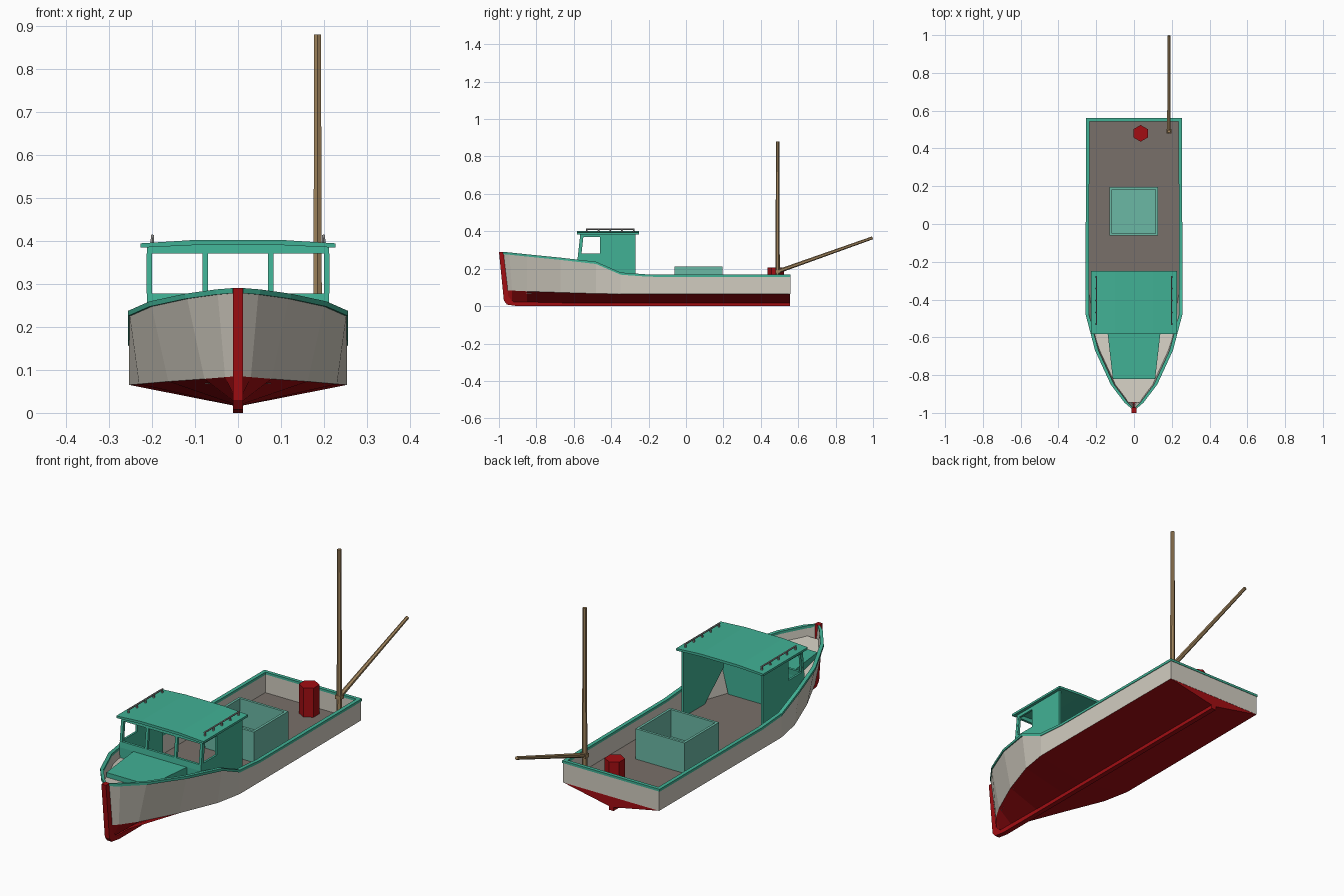
import bpy, bmesh, math
from mathutils import Vector

if "Cube" in bpy.data.objects:
    bpy.data.objects.remove(bpy.data.objects["Cube"])

def material(name, r, g, b):
    m = bpy.data.materials.new(name)
    m.diffuse_color = (r, g, b, 1)
    m.use_nodes = True
    m.node_tree.nodes["Principled BSDF"].inputs["Base Color"].default_value = m.diffuse_color
    return m

TEAL = material("teal paint", .053, .44, .30)
PALE = material("pale teal", .147, .485, .376)
CREAM = material("cream paint", .64, .605, .53)
DECK = material("deck brown grey", .19, .163, .142)
RED = material("red paint", .36, .004, .006)
WOOD = material("spar wood", .36, .235, .11)
GREY = material("rail grey", .32, .31, .30)

def finish(name, bm, mats):
    bmesh.ops.recalc_face_normals(bm, faces=bm.faces)
    me = bpy.data.meshes.new(name)
    bm.to_mesh(me)
    bm.free()
    for m in mats:
        me.materials.append(m)
    ob = bpy.data.objects.new(name, me)
    bpy.context.collection.objects.link(ob)
    return ob

def prism(name, pts, axis, a, b, mat):
    """Extrude a 2D outline along an axis from a to b."""
    place = {'x': lambda p, t: (t, p[0], p[1]),
             'y': lambda p, t: (p[0], t, p[1]),
             'z': lambda p, t: (p[0], p[1], t)}[axis]
    bm = bmesh.new()
    lo = [bm.verts.new(place(p, a)) for p in pts]
    hi = [bm.verts.new(place(p, b)) for p in pts]
    bm.faces.new(lo)
    bm.faces.new(hi)
    for i in range(len(pts)):
        j = (i + 1) % len(pts)
        bm.faces.new((lo[i], lo[j], hi[j], hi[i]))
    return finish(name, bm, [mat])

def box(name, x0, x1, y0, y1, z0, z1, mat):
    return prism(name, [(x0, y0), (x1, y0), (x1, y1), (x0, y1)], 'z', z0, z1, mat)

def rod(name, p, q, r0, r1, mat, n=6):
    p, q = Vector(p), Vector(q)
    bm = bmesh.new()
    bmesh.ops.create_cone(bm, cap_ends=True, segments=n, radius1=r0, radius2=r1, depth=(q - p).length)
    ob = finish(name, bm, [mat])
    ob.location = (p + q) / 2
    ob.rotation_euler = (q - p).to_track_quat('Z', 'Y').to_euler()
    return ob

def loft(name, rings, mats, ids, closed=False):
    """Skin half cross-sections along the boat, mirrored across x."""
    bm = bmesh.new()
    vs = [[bm.verts.new(p) for p in r] for r in rings]
    n = len(rings[0])
    for a, b in zip(vs, vs[1:]):
        for i in range(n if closed else n - 1):
            j = (i + 1) % n
            bm.faces.new((a[i], a[j], b[j], b[i])).material_index = ids[i]
    if closed:
        bm.faces.new(vs[0])
        bm.faces.new(vs[-1])
    ob = finish(name, bm, mats)
    mod = ob.modifiers.new("mirror", 'MIRROR')
    mod.use_clip = True
    return ob

# Hull stations: y, sheer x, sheer z, chine x, chine z, keel z, lower setback
ST = [(-.978, .010, .288, .008, .085, .020, .022),
      (-.945, .048, .285, .030, .083, .019, .015),
      (-.85, .120, .275, .078, .079, .017, 0),
      (-.67, .203, .257, .162, .073, .015, 0),
      (-.48, .253, .235, .230, .067, .015, 0),
      (-.35, .253, .178, .253, .065, .015, 0),
      (-.20, .253, .167, .253, .065, .015, 0),
      (.555, .251, .166, .251, .065, .015, 0)]

def station(y):
    for a, b in zip(ST, ST[1:]):
        if a[0] <= y <= b[0]:
            t = (y - a[0]) / (b[0] - a[0])
            return tuple(u + (v - u) * t for u, v in zip(a, b))

# Hull shell, gunwale, decks
T = .012
loft("hull", [[(0, y + s, kz), (cx, y + s, cz), (sx, y, sz), (max(sx - T, 0), y, sz),
               (max(cx - T, 0), y + s, .068)] for y, sx, sz, cx, cz, kz, s in ST],
     [RED, CREAM], [0, 1, 1, 1])
loft("gunwale", [[(sx + .003, y, sz - .01), (sx + .003, y, sz + .002),
                  (max(sx - .015, 0), y, sz + .002), (max(sx - .015, 0), y, sz - .01)]
                 for y, sx, sz, *_ in ST], [TEAL], [0] * 4, True)
aft = [station(-.575)] + [s for s in ST if s[0] > -.575]
loft("main_deck", [[(0, s[0], .07), (s[3] - T + .002, s[0], .07)] for s in aft], [DECK], [0])
fore = [s for s in ST[1:] if s[0] < -.575] + [station(-.575)]
loft("fore_deck", [[(0, s[0], s[2] - .045),
                    (s[1] - .01 - (s[1] - s[3]) * .23, s[0], s[2] - .045)] for s in fore], [CREAM], [0])

# Transom
prism("transom", [(-.251, .166), (-.251, .065), (.251, .065), (.251, .166)], 'y', .545, .558, CREAM)
prism("transom_bottom", [(-.251, .065), (0, .015), (.251, .065)], 'y', .545, .557, RED)
box("transom_cap", -.254, .254, .543, .56, .157, .168, TEAL)

# Keel and stem
prism("keel_and_stem", [(-1, .29), (-.974, .03), (-.957, .008), (-.9, 0), (.557, 0), (.557, .018),
                        (-.92, .022), (-.95, .05), (-.972, .29)], 'x', -.012, .012, RED)

# Low trunk ahead of the wheelhouse
prism("trunk_cabin", [(-.112, -.82), (.112, -.82), (.14, -.575), (-.14, -.575)], 'z', .18, .249, TEAL)

# Wheelhouse: front wall leans aft with height
def fy(z):
    return -.58 + max(z - .25, 0) * .11

def front_bar(name, x0, x1, z0, z1):
    prism(name, [(fy(z0), z0), (fy(z1), z1), (fy(z1) + .012, z1), (fy(z0) + .012, z0)], 'x', x0, x1, TEAL)

W = .212
prism("wheelhouse_bulkhead", [(-.178, .07), (.178, .07), (W, .2), (W, .25), (-W, .25), (-W, .2)],
      'y', -.58, -.568, TEAL)
front_bar("window_sill", -W, W, .25, .277)
front_bar("window_header", -W, W, .37, .39)
for x in (-.206, -.076, .076, .206):
    front_bar("window_post", x - .0065, x + .0065, .277, .37)

for s in (-1, 1):
    a, b = s * (W - .01), s * W
    side = {"side_wall_lower": [(-.58, .2), (-.43, .07), (-.27, .07), (-.27, .28), (fy(.28), .28)],
            "side_wall_aft": [(-.46, .28), (-.27, .28), (-.27, .37), (-.46, .37)],
            "side_wall_top": [(fy(.37), .37), (-.27, .37), (-.27, .388), (fy(.388), .388)],
            "side_wall_jamb": [(fy(.28), .28), (fy(.28) + .018, .28), (fy(.37) + .018, .37), (fy(.37), .37)]}
    for name, pts in side.items():
        prism(name, pts, 'x', a, b, TEAL)
    # Roof hand rails
    x = s * .199
    rod("roof_rail", (x, -.535, .411), (x, -.275, .411), .004, .004, GREY)
    for i in range(5):
        y = -.53 + i * .0625
        rod("roof_rail_post", (x, y, .393), (x, y, .411), .005, .004, GREY)

# Cambered roof
prism("roof", [(-.227, .384), (-.227, .394), (-.1, .402), (.1, .402), (.227, .394), (.227, .384),
               (.1, .39), (-.1, .39)], 'y', -.582, -.25, TEAL)

# Open fish crate
X0, X1, Y0, Y1 = -.129, .126, -.062, .195
box("crate_floor", X0, X1, Y0, Y1, .07, .085, PALE)
for x in (X0, X1 - .012):
    box("crate_side", x, x + .012, Y0, Y1, .085, .213, PALE)
for y in (Y0, Y1 - .012):
    box("crate_end", X0 + .012, X1 - .012, y, y + .012, .085, .213, PALE)

# Barrel, mast and boom
barrel = rod("barrel", (.035, .48, .07), (.035, .48, .207), .044, .044, RED)
rod("mast", (.185, .49, .07), (.185, .49, .88), .012, .009, WOOD)
rod("boom", (.185, .49, .185), (.185, .997, .365), .011, .008, WOOD)
box("boom_fitting", .171, .199, .478, .504, .176, .194, WOOD)
